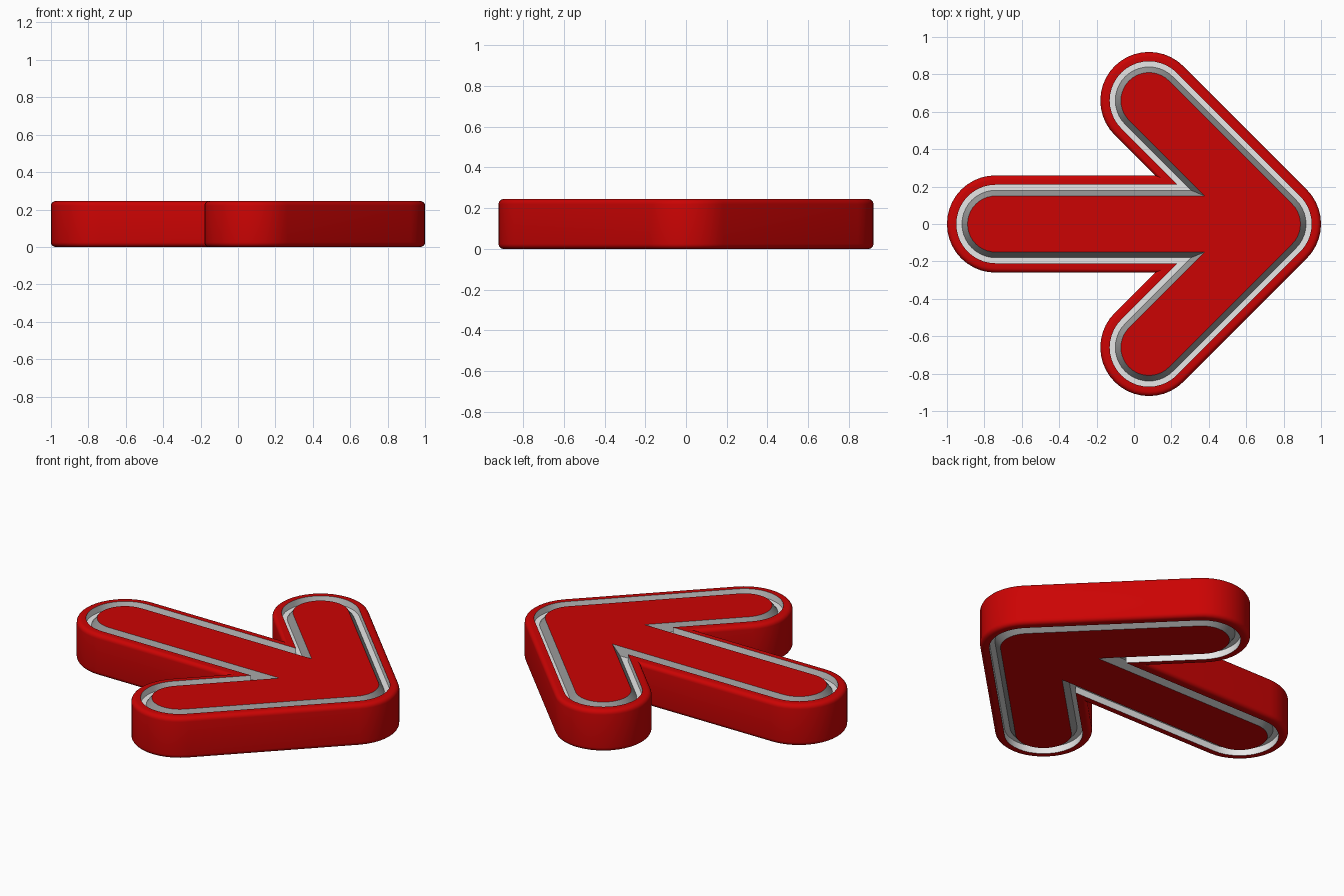
import bpy, bmesh
from math import sin, cos, pi, radians, sqrt

if "Cube" in bpy.data.objects:
    bpy.data.objects.remove(bpy.data.objects["Cube"])

H = 0.245        # thickness
R = 0.26         # half width of the strokes
BEV = 0.025      # rounded outer edge
DEPTH = 0.04     # groove depth
N = 20           # segments per half circle


def outline(r):
    """Arrow outline: three strokes from the tip, thickened by r."""
    pts = []

    def arc(cx, cy, a0, a1, n):
        for i in range(n + 1):
            a = radians(a0 + (a1 - a0) * i / n)
            pts.append((cx + r * cos(a), cy + r * sin(a)))

    notch = 0.74 - r * (1 + sqrt(2))
    arc(0.74, 0, -45, 45, N // 2)          # tip
    arc(0.08, 0.66, 45, 225, N)            # upper arm end
    pts.append((notch, r))
    arc(-0.74, 0, 90, 270, N)              # tail end
    pts.append((notch, -r))
    arc(0.08, -0.66, 135, 315, N)          # lower arm end
    return pts


def material(name, col):
    m = bpy.data.materials.new(name)
    m.diffuse_color = (*col, 1)
    m.use_nodes = True
    m.node_tree.nodes["Principled BSDF"].inputs["Base Color"].default_value = m.diffuse_color
    return m


red = material("red", (0.60, 0.001, 0.001))
white = material("white", (0.80, 0.80, 0.80))
grey = material("grey", (0.31, 0.31, 0.31))

# cross-section from the top panel, through the groove, over the rim
half = [(0.15, H), (0.18, H - DEPTH), (0.21, H - DEPTH), (0.21, H)]
half += [(R - BEV + BEV * sin(a), H - BEV + BEV * cos(a))
         for a in [i * pi / 10 for i in range(6)]]
profile = half + [(r, H - z) for r, z in reversed(half)]

bm = bmesh.new()
rings = [[bm.verts.new((x, y, z)) for x, y in outline(r)] for r, z in profile]
last = len(rings) - 2
for k in range(len(rings) - 1):
    a, b = rings[k], rings[k + 1]
    depth = min(k, last - k)               # strip number counted from the panel
    for i in range(len(a)):
        j = (i + 1) % len(a)
        f = bm.faces.new((a[i], b[i], b[j], a[j]))
        # grey inner slope, white groove floor and outer wall, red rim
        f.material_index = 2 if depth == 0 else 1 if depth < 3 else 0

# flat red panels, top and bottom
bm.faces.new(rings[0])
bm.faces.new(list(reversed(rings[-1])))
bmesh.ops.recalc_face_normals(bm, faces=bm.faces)

me = bpy.data.meshes.new("arrow_plate")
bm.to_mesh(me)
bm.free()
for m in (red, white, grey):
    me.materials.append(m)
ob = bpy.data.objects.new("arrow_plate", me)
bpy.context.collection.objects.link(ob)
bpy.context.view_layer.objects.active = ob
ob.select_set(True)
bpy.ops.object.shade_smooth_by_angle(angle=radians(30))
